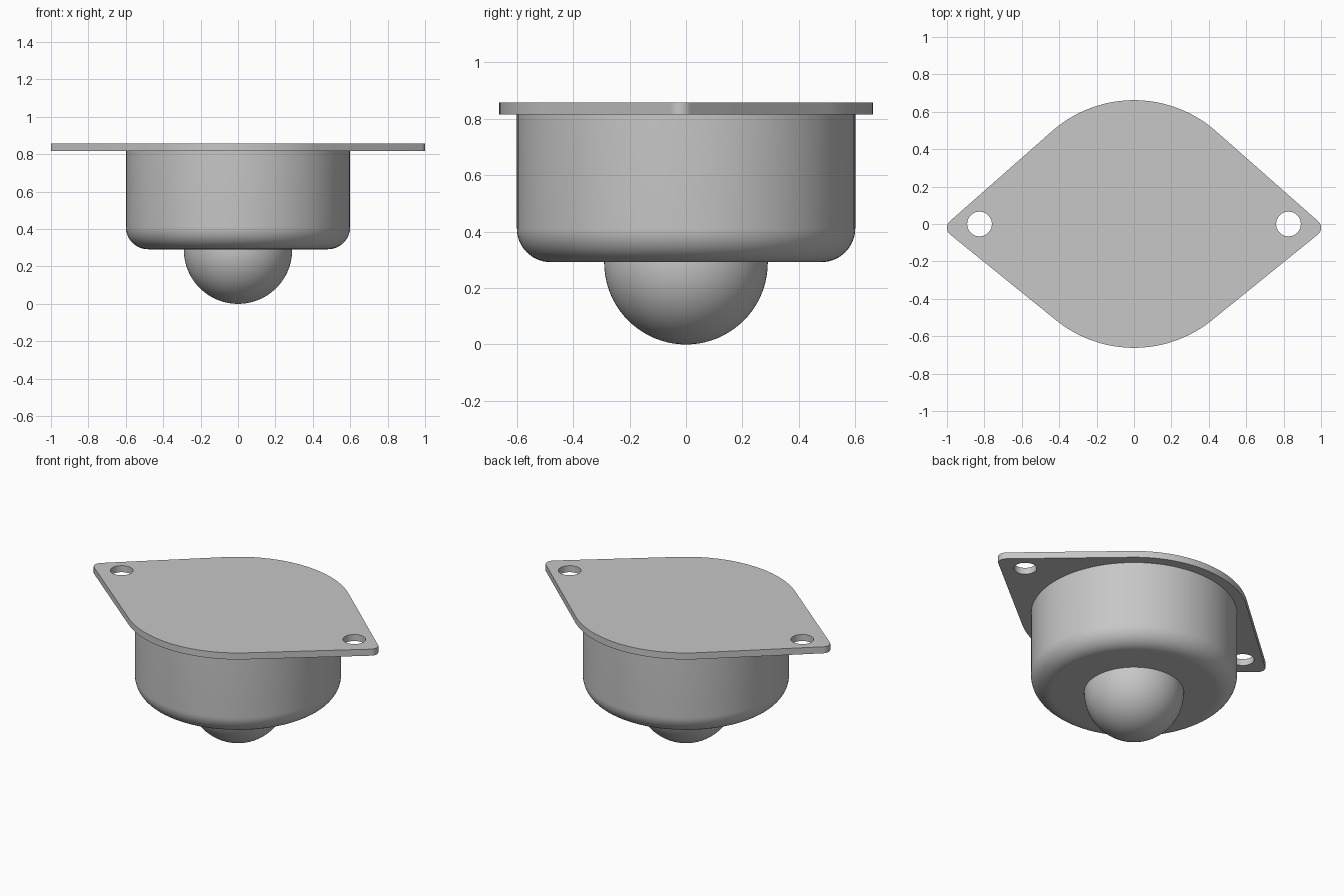
import bpy, bmesh
from math import sin, cos, pi, atan2, acos, hypot, radians

cube = bpy.data.objects.get("Cube")
if cube:
    bpy.data.objects.remove(cube, do_unlink=True)

# Single plain metal colour
metal = bpy.data.materials.new("grey_metal")
metal.use_nodes = True
colour = (0.57, 0.57, 0.57, 1)
metal.diffuse_color = colour
metal.node_tree.nodes["Principled BSDF"].inputs["Base Color"].default_value = colour


def arc(cx, cy, r, start, end, steps):
    return [(cx + r * cos(start + (end - start) * i / steps),
             cy + r * sin(start + (end - start) * i / steps))
            for i in range(steps + 1)]


def finish(obj):
    obj.data.materials.clear()
    obj.data.materials.append(metal)
    bpy.ops.object.select_all(action='DESELECT')
    obj.select_set(True)
    bpy.context.view_layer.objects.active = obj
    bpy.ops.object.shade_smooth_by_angle(angle=radians(30))


def lathe(name, profile, segments=96):
    """Revolve (radius, height) points about the z axis."""
    bm = bmesh.new()
    verts = [bm.verts.new((r, 0, z)) for r, z in profile]
    edges = [bm.edges.new(pair) for pair in zip(verts, verts[1:])]
    bmesh.ops.spin(bm, geom=verts + edges, cent=(0, 0, 0), axis=(0, 0, 1),
                   angle=2 * pi, steps=segments, use_duplicate=False)
    bmesh.ops.remove_doubles(bm, verts=bm.verts, dist=1e-5)
    bmesh.ops.recalc_face_normals(bm, faces=bm.faces)
    mesh = bpy.data.meshes.new(name)
    bm.to_mesh(mesh)
    bm.free()
    obj = bpy.data.objects.new(name, mesh)
    bpy.context.collection.objects.link(obj)
    finish(obj)


# Mounting plate: a large round joined by tangents to two small tips
big, tip = 0.662, 0.047
tip_x, tip_y = 1 - tip, -0.02
lean = atan2(tip_y, tip_x)
spread = acos((big - tip) / hypot(tip_x, tip_y))
hi, lo = lean + spread, lean - spread
outline = (arc(tip_x, tip_y, tip, lo, hi, 12)
           + arc(0, 0, big, hi, pi - hi, 40)
           + arc(-tip_x, tip_y, tip, pi - hi, pi - lo, 12)
           + arc(0, 0, big, pi - lo, 2 * pi + lo, 40))
holes = [arc(side * 0.826, 0, 0.066, 0, 2 * pi, 40)[:-1] for side in (-1, 1)]

bottom, top = 0.816, 0.858
curve = bpy.data.curves.new("mounting_plate", 'CURVE')
curve.dimensions = '2D'
curve.fill_mode = 'BOTH'
curve.extrude = (top - bottom) / 2
for loop in [outline] + holes:
    spline = curve.splines.new('POLY')
    spline.points.add(len(loop) - 1)
    for point, (x, y) in zip(spline.points, loop):
        point.co = (x, y, 0, 1)
    spline.use_cyclic_u = True
plate = bpy.data.objects.new("mounting_plate", curve)
plate.location.z = (top + bottom) / 2
bpy.context.collection.objects.link(plate)
bpy.ops.object.select_all(action='DESELECT')
plate.select_set(True)
bpy.context.view_layer.objects.active = plate
bpy.ops.object.convert(target='MESH')
plate = bpy.context.view_layer.objects.active
bm = bmesh.new()
bm.from_mesh(plate.data)
bmesh.ops.remove_doubles(bm, verts=bm.verts, dist=1e-5)
bmesh.ops.recalc_face_normals(bm, faces=bm.faces)
bm.to_mesh(plate.data)
bm.free()
finish(plate)

# Cup housing with a rounded lower edge
radius, base, fillet = 0.6, 0.292, 0.12
lathe("housing", [(0, base)]
      + arc(radius - fillet, base + fillet, fillet, -pi / 2, 0, 14)
      + [(radius, bottom + 0.01), (0, bottom + 0.01)])

# Rolling ball
ball = 0.29
lathe("ball", arc(0, ball, ball, -pi / 2, pi / 2, 40))
